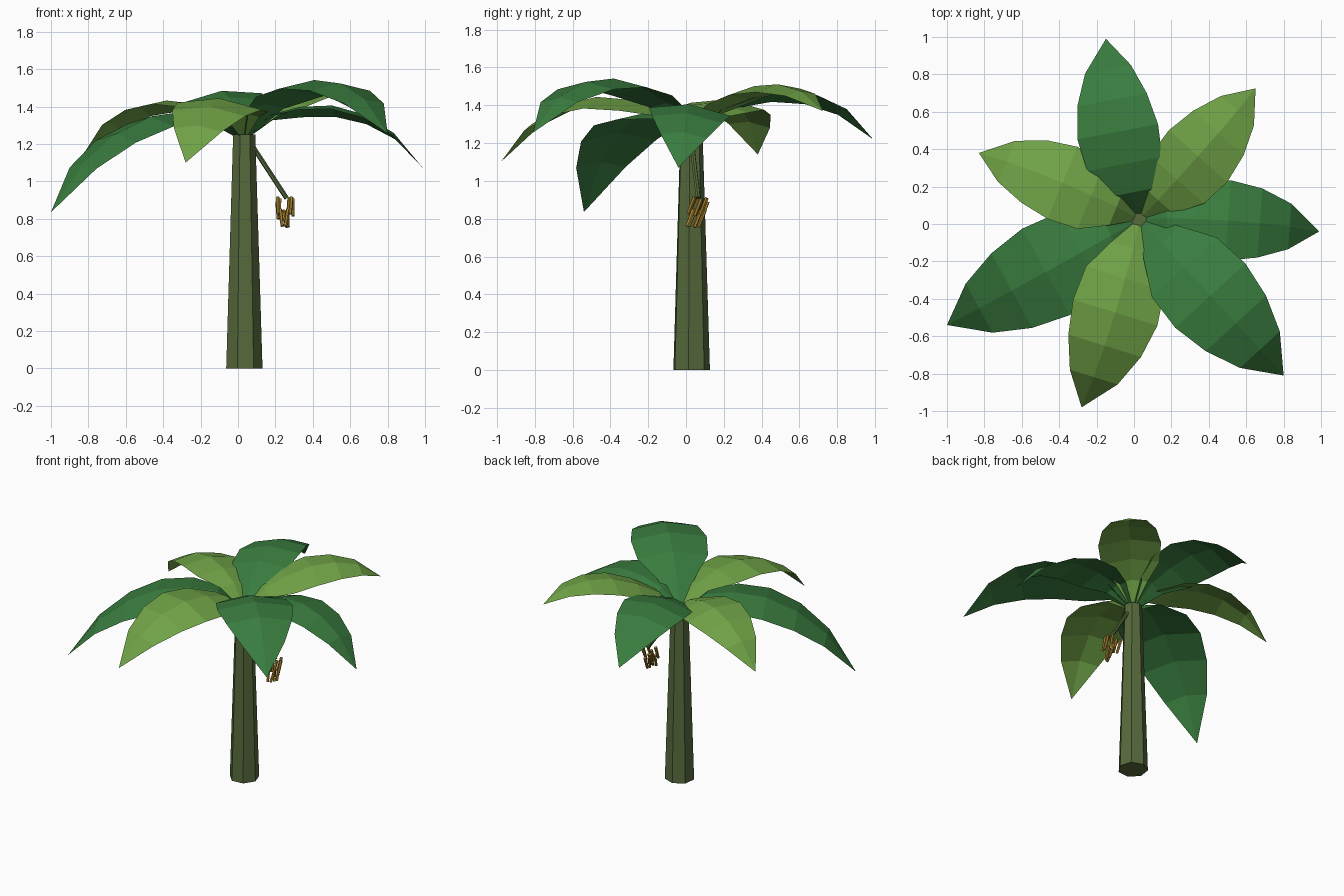
import bpy, bmesh, math
from mathutils import Vector

if "Cube" in bpy.data.objects:
    bpy.data.objects.remove(bpy.data.objects["Cube"])


def material(name, rgb):
    m = bpy.data.materials.new(name)
    m.diffuse_color = (*rgb, 1)
    m.use_nodes = True
    m.node_tree.nodes["Principled BSDF"].inputs["Base Color"].default_value = m.diffuse_color
    return m


BARK = material("bark_green", (0.095, 0.145, 0.045))
DARK = material("dark_leaf_green", (0.042, 0.205, 0.05))
LIGHT = material("light_leaf_green", (0.165, 0.37, 0.063))
FRUIT = material("ripe_yellow", (0.42, 0.24, 0.03))

CENTRE = Vector((0.032, 0.027, 1.24))


def make_object(name, bm, mat):
    bmesh.ops.recalc_face_normals(bm, faces=bm.faces)
    mesh = bpy.data.meshes.new(name)
    bm.to_mesh(mesh)
    bm.free()
    mesh.materials.append(mat)
    obj = bpy.data.objects.new(name, mesh)
    bpy.context.collection.objects.link(obj)
    return obj


def tube(name, a, b, r1, r2, sides, mat, turn=0.0):
    """Tapered prism from point a to point b."""
    a, b = Vector(a), Vector(b)
    bm = bmesh.new()
    bmesh.ops.create_cone(bm, cap_ends=True, segments=sides, radius1=r1,
                          radius2=r2, depth=(b - a).length)
    rings = Vector((0, 0, 1)).rotation_difference(b - a).to_matrix()
    for v in bm.verts:
        # place the first corner at the wanted angle
        ang = math.atan2(v.co.y, v.co.x) + turn
        rad = math.hypot(v.co.x, v.co.y)
        v.co = Vector((rad * math.cos(ang), rad * math.sin(ang), v.co.z))
        v.co = rings @ v.co + (a + b) / 2
    return make_object(name, bm, mat)


# Seven-sided tapered trunk; the corner angle is measured from the x axis
tube("trunk", (CENTRE.x, CENTRE.y, 0), (CENTRE.x, CENTRE.y, 1.25),
     0.1, 0.061, 7, BARK, math.radians(-7.7) - math.radians(90))

# Leaf rows: distance along, half width, arch height (as shares of the length)
ROWS = [(0.02, 0.018, 0.0), (0.15, 0.115, 0.149), (0.31, 0.208, 0.22),
        (0.49, 0.224, 0.259), (0.667, 0.193, 0.241), (0.835, 0.127, 0.167),
        (1.0, 0.0, 0.0)]
FOLD = 0.18


def leaf(name, tip, mat, roll=0.0, arch=1.0):
    tip = Vector(tip)
    flat = Vector((tip.x - CENTRE.x, tip.y - CENTRE.y, 0))
    length = flat.length
    forward = flat.normalized()
    left = Vector((-forward.y, forward.x, 0))
    bm = bmesh.new()
    rows = []
    for t, w, h in ROWS:
        rise = h * length * arch
        row = []
        for side in ((1, 0, -1) if w else (0,)):
            p = side * w * length
            z = CENTRE.z + (tip.z - CENTRE.z) * t + rise - FOLD * abs(p) - roll * p
            co = CENTRE + forward * (t * length) + left * (p + roll * rise)
            row.append(bm.verts.new((co.x, co.y, z)))
        rows.append(row)
    for a, b in zip(rows, rows[1:]):
        for i in (0, 1):
            if len(b) == 3:
                bm.faces.new((a[i], a[i + 1], b[i + 1], b[i]))
            else:
                bm.faces.new((a[i], a[i + 1], b[0]))
    obj = make_object(name, bm, mat)
    # all leaf faces point upwards
    if sum(f.normal.z for f in obj.data.polygons) < 0:
        obj.data.flip_normals()
    return obj


# Crown of seven arching leaves
leaf("leaf_back", (-0.15, 0.99, 1.22), DARK, 0.12)
leaf("leaf_back_right", (0.65, 0.725, 1.37), LIGHT, -0.05, 0.82)
leaf("leaf_right", (0.99, -0.04, 1.07), DARK, 0.1)
leaf("leaf_front_right", (0.80, -0.81, 1.255), DARK)
leaf("leaf_front", (-0.28, -0.98, 1.10), LIGHT, 0.08)
leaf("leaf_left", (-1.0, -0.54, 0.835), DARK, 0.02)
leaf("leaf_back_left", (-0.83, 0.38, 1.14), LIGHT, -0.09)

# Drooping fruit stalk
tube("fruit_stalk", (0.07, 0.03, 1.2), (0.26, 0.065, 0.91), 0.013, 0.013, 6, BARK)

# Bunch of fruit: top position and sideways drift of each one
BUNCH = [(0.212, 0.05, 0.915, 0.002), (0.222, 0.085, 0.905, 0.0),
         (0.210, 0.115, 0.89, 0.006), (0.285, 0.045, 0.915, -0.006),
         (0.293, 0.08, 0.905, 0.0), (0.275, 0.11, 0.91, -0.008),
         (0.225, 0.04, 0.85, 0.012), (0.240, 0.08, 0.845, 0.022),
         (0.268, 0.05, 0.85, -0.014), (0.262, 0.10, 0.845, 0.006)]
for i, (x, y, z, dx) in enumerate(BUNCH):
    tube(f"fruit_{i + 1}", (x, y, z), (x + dx, y - 0.035, z - 0.09),
         0.011, 0.009, 6, FRUIT)
